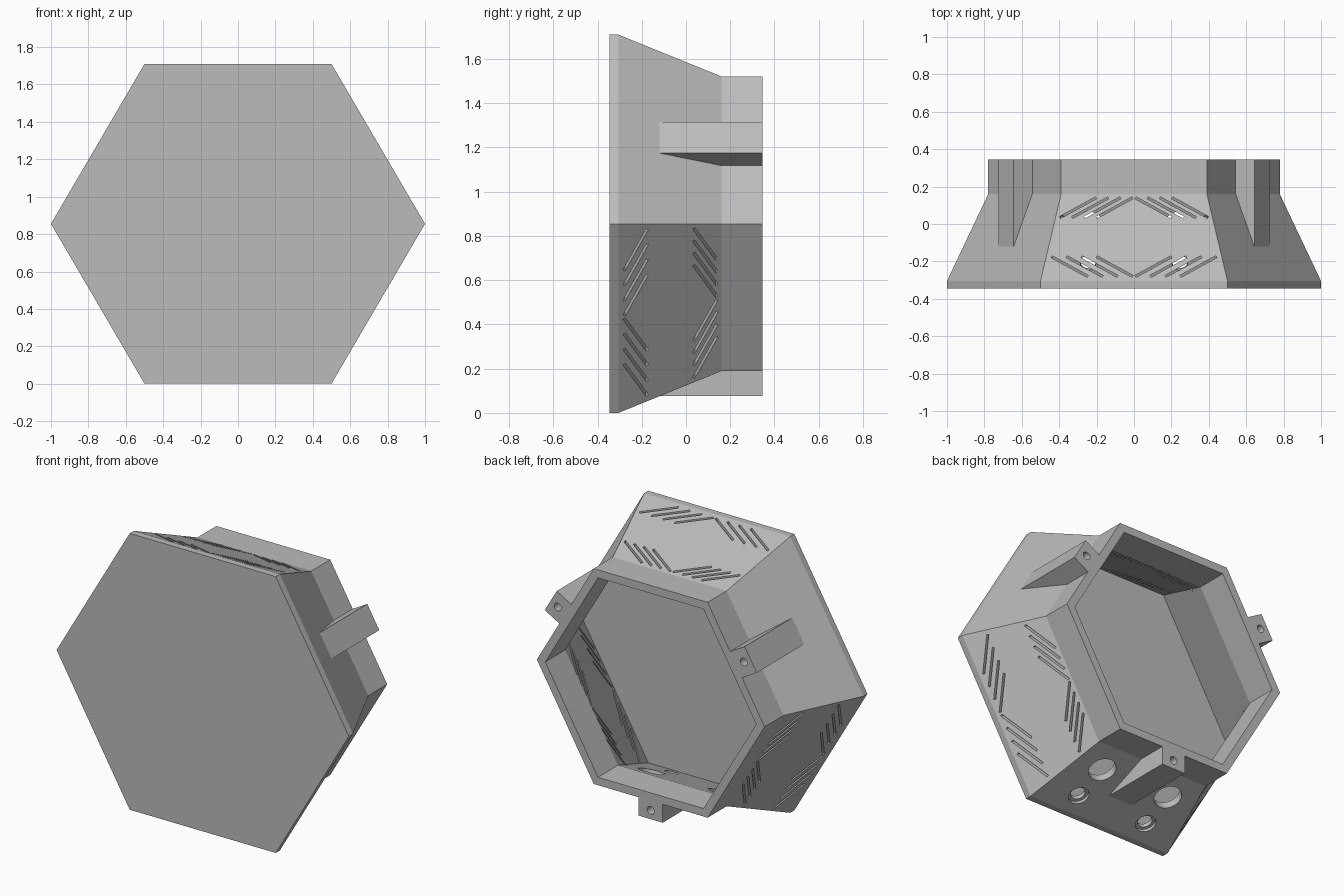
import bpy, bmesh
from math import pi, cos, sin, radians
from mathutils import Vector, Matrix

cube = bpy.data.objects.get("Cube")
if cube:
    bpy.data.objects.remove(cube, do_unlink=True)

grey = bpy.data.materials.new("plain grey")
grey.use_nodes = True
grey.diffuse_color = (0.5, 0.5, 0.5, 1)
grey.node_tree.nodes["Principled BSDF"].inputs["Base Color"].default_value = grey.diffuse_color

MID_Z, SQUASH = 0.855, 0.987
FRONT, PLATE, NECK, BACK = -0.345, -0.305, 0.16, 0.345
WIDE, NARROW = 0.866, 0.675          # distance from axis to flat side
SLOPE = (WIDE - NARROW) / (NECK - PLATE)
SLOT_SIDES = [radians(a) for a in (90, -30, 210)]
TAB_SIDES = [radians(a) for a in (30, 150, -90)]


def place(angle, t, y, r):
    """Point on a side: t along the side, y in depth, r outward."""
    return Vector((r * cos(angle) - t * sin(angle), y,
                   (r * sin(angle) + t * cos(angle)) * SQUASH + MID_Z))


def surface(y):
    return WIDE - SLOPE * (y - PLATE)


def finish(bm, name):
    bmesh.ops.recalc_face_normals(bm, faces=bm.faces)
    mesh = bpy.data.meshes.new(name)
    bm.to_mesh(mesh)
    bm.free()
    mesh.materials.append(grey)
    obj = bpy.data.objects.new(name, mesh)
    bpy.context.scene.collection.objects.link(obj)
    return obj


def prism(bm, lower, upper):
    """Closed solid between two matching outlines."""
    a = [bm.verts.new(p) for p in lower]
    b = [bm.verts.new(p) for p in upper]
    bm.faces.new(a)
    bm.faces.new(b[::-1])
    for i in range(len(a)):
        j = (i + 1) % len(a)
        bm.faces.new((a[i], a[j], b[j], b[i]))


def rod(bm, centre, axis, radius, length):
    turn = axis.to_track_quat('Z', 'Y').to_matrix().to_4x4()
    bmesh.ops.create_cone(bm, cap_ends=True, segments=32, radius1=radius, radius2=radius,
                          depth=length, matrix=Matrix.Translation(centre) @ turn)


def cut(obj, bm):
    cutter = finish(bm, "cutter")
    cutter.hide_render = True
    mod = obj.modifiers.new("cut", 'BOOLEAN')
    mod.operation, mod.solver, mod.object = 'DIFFERENCE', 'EXACT', cutter
    bpy.context.view_layer.update()
    with bpy.context.temp_override(object=obj, active_object=obj):
        bpy.ops.object.modifier_apply(modifier=mod.name)
    bpy.data.objects.remove(cutter, do_unlink=True)


# Hollow six-sided housing, open at the back
bm = bmesh.new()
wall = 0.05
profile = [(FRONT, WIDE), (PLATE, WIDE), (NECK, NARROW), (BACK, NARROW),
           (BACK, NARROW - wall), (NECK - 0.01, NARROW - wall), (PLATE, WIDE - wall)]
rings = []
for y, r in profile:
    rings.append([bm.verts.new(place(k * pi / 3, 0, y, r / cos(pi / 6))) for k in range(6)])
for a, b in zip(rings, rings[1:]):
    for i in range(6):
        j = (i + 1) % 6
        bm.faces.new((a[i], a[j], b[j], b[i]))
bm.faces.new(rings[0])
bm.faces.new(rings[-1])
housing = finish(bm, "housing")

# Slanted vent slots forming chevrons on three sides
HALF = 0.006
ROWS = [(0.14, 0.035, 0.065), (-0.28, -0.175, 0.08)]    # apex depth, end depth, spacing
for side in (1, -1):
    bm = bmesh.new()
    for angle in SLOT_SIDES:
        for apex, end, gap in ROWS:
            for i in range(4):
                p = Vector((side * (i * gap + 0.008), apex))
                q = Vector((side * (i * gap + 0.2), end))
                n = (q - p).orthogonal().normalized() * HALF
                outline = [p + n, q + n, q - n, p - n]
                prism(bm, [place(angle, c.x, c.y, 0.6) for c in outline],
                      [place(angle, c.x, c.y, 0.95) for c in outline])
    cut(housing, bm)

# Round openings on the underside: two large, two small with a shallow recess
normal = Vector((0, SLOPE, -1)).normalized()


def underside(x, y):
    return place(-pi / 2, x, y, surface(y))


recess, through = bmesh.new(), bmesh.new()
for side in (1, -1):
    rod(through, underside(side * 0.24, 0.01), normal, 0.08, 0.2)
    rod(through, underside(side * 0.245, -0.19), normal, 0.042, 0.16)
    rod(recess, underside(side * 0.245, -0.19), normal, 0.06, 0.04)
cut(housing, recess)
cut(housing, through)

# Wedge-nosed mounting tabs, each with a screw hole in the back
TAB_OUT, TAB_HALF = 0.79, 0.082
tip = PLATE + (WIDE - TAB_OUT) / SLOPE
tab_profile = [(tip, TAB_OUT), (BACK, TAB_OUT), (BACK, NARROW - 0.02),
               (NECK, NARROW - 0.02), (tip, TAB_OUT - 0.02)]
for name, angle in zip(("left", "right", "bottom"), TAB_SIDES):
    bm = bmesh.new()
    prism(bm, [place(angle, -TAB_HALF, y, r) for y, r in tab_profile],
          [place(angle, TAB_HALF, y, r) for y, r in tab_profile])
    tab = finish(bm, name + "_mounting_tab")
    bm = bmesh.new()
    rod(bm, place(angle, 0, BACK, 0.735), Vector((0, 1, 0)), 0.024, 0.3)
    cut(tab, bm)
